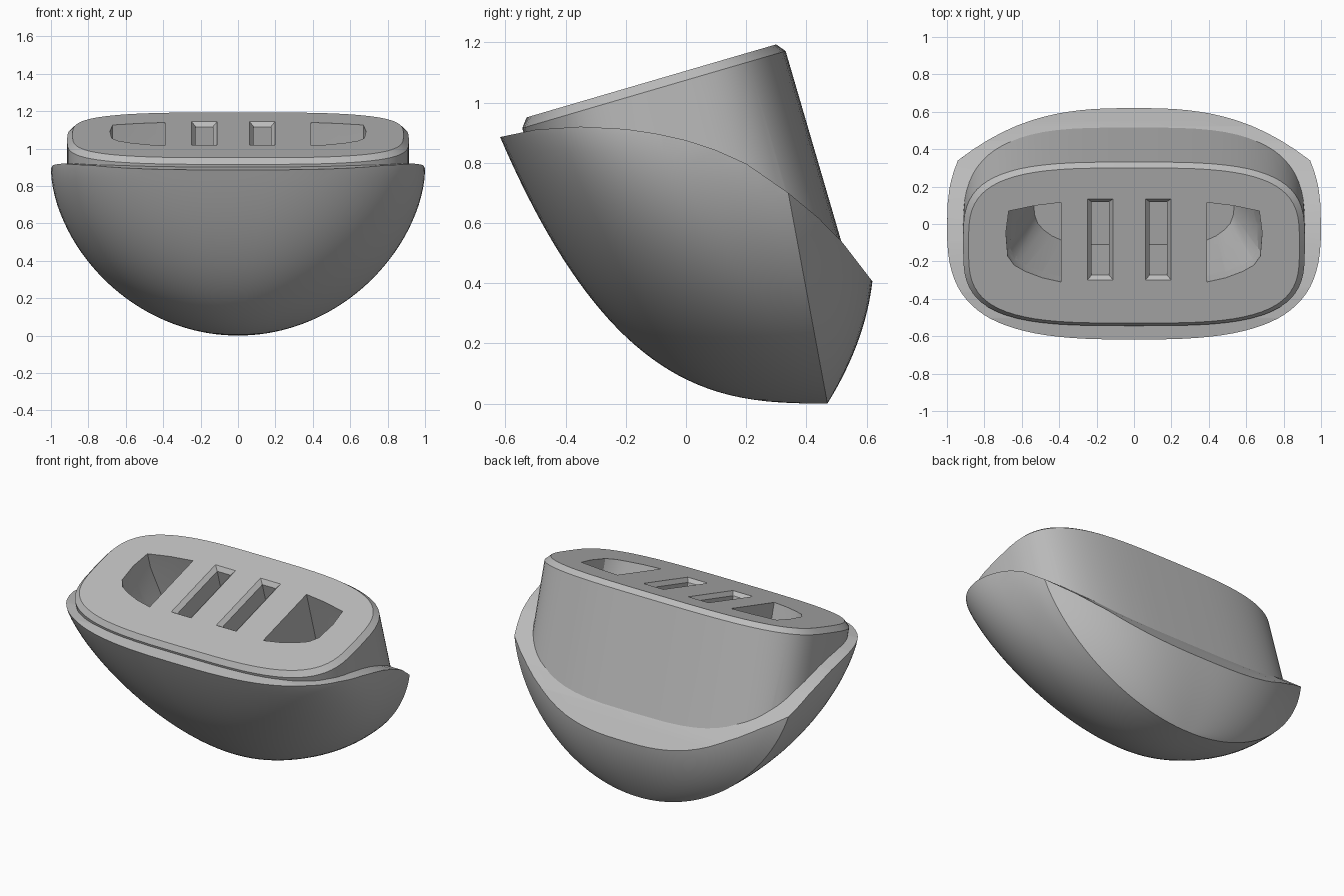
import bpy, bmesh, math
from mathutils import Matrix, Vector

old = bpy.data.objects.get("Cube")
if old:
    bpy.data.objects.remove(old)

grey = bpy.data.materials.new("mid grey")
grey.use_nodes = True
grey.diffuse_color = (0.5, 0.5, 0.5, 1)
grey.node_tree.nodes["Principled BSDF"].inputs["Base Color"].default_value = (0.5, 0.5, 0.5, 1)

# The plug leans forward: its local z is the plug axis, origin at the top centre
TILT = Matrix.Translation((0, -0.115, 1.072)) @ Matrix.Rotation(math.radians(16.3), 4, "X")


def loft(name, rings, matrix=Matrix()):
    """Closed solid through rings of equal point count."""
    bm = bmesh.new()
    loops = [[bm.verts.new(matrix @ Vector(p)) for p in ring] for ring in rings]
    for a, b in zip(loops, loops[1:]):
        for i in range(len(a)):
            j = (i + 1) % len(a)
            bm.faces.new((a[i], a[j], b[j], b[i]))
    bm.faces.new(loops[0])
    bm.faces.new(loops[-1])
    bmesh.ops.recalc_face_normals(bm, faces=bm.faces)
    mesh = bpy.data.meshes.new(name)
    bm.to_mesh(mesh)
    bm.free()
    mesh.materials.append(grey)
    obj = bpy.data.objects.new(name, mesh)
    bpy.context.collection.objects.link(obj)
    return obj


def boolean(obj, cutter, operation="DIFFERENCE"):
    mod = obj.modifiers.new("cut", "BOOLEAN")
    mod.object = cutter
    mod.operation = operation
    mod.solver = "EXACT"
    bpy.context.view_layer.objects.active = obj
    bpy.ops.object.modifier_apply(modifier=mod.name)


def power(value, exponent):
    return math.copysign(abs(value) ** exponent, value)


def superellipse(a, b, n, z, count=72):
    angles = [2 * math.pi * i / count for i in range(count)]
    return [(a * power(math.cos(t), 2 / n), b * power(math.sin(t), 2 / n), z) for t in angles]


# Outer bowl: rounded front and sides, with a creased bulging back
def bowl_section(z, count=28):
    s = max(0.0, 0.88 - z) / 0.88
    half = math.sqrt(1 - s ** 1.72)
    front = 0.47 - 1.135 * z ** 0.35
    middle = max(0.0, 0.47 - 0.522 * z)
    crease = 0.47 - 0.186 * z
    peak = 0.47 + 0.62 * z * (1 - z)
    n, depth = 2 + z, middle - front
    start = -math.asin(min(1, ((crease - middle) / depth) ** (n / 2)))
    points = []
    for i in range(2 * count + 1):
        t = start + (math.pi - 2 * start) * i / (2 * count)
        points.append((half * power(math.cos(t), 2 / n),
                       middle - depth * power(math.sin(t), 2 / n), z))
    edge = points[0][0]
    for i in range(1, count):
        u = -1 + 2 * i / count
        points.append((edge * u, peak - (peak - crease) * abs(u) ** 2.8, z))
    return points


LEVELS = 36
bowl = loft("outer_bowl", [bowl_section((i / LEVELS) ** 2) for i in range(1, LEVELS + 1)])

# Curved rim profile in y, z, swept across the width
RIM = [(-0.8, 0.83), (-0.62, 0.885), (-0.5, 0.91), (-0.35, 0.92), (-0.2, 0.912),
       (-0.1, 0.897), (0, 0.875), (0.1, 0.842), (0.2, 0.797), (0.34, 0.7),
       (0.44, 0.617), (0.52, 0.535), (0.62, 0.405), (0.72, 0.25)]


def above_rim(name, drop):
    profile = [(y, z - drop) for y, z in RIM] + [(0.9, 0.2), (0.9, 1.6), (-0.8, 1.6)]
    obj = loft(name, [[(x, y, z) for y, z in profile] for x in (-1.3, 1.3)])
    obj.hide_render = True
    return obj


rim_cutter = above_rim("rim_cutter", 0)
plug_limit = above_rim("plug_limit", 0.03)
boolean(bowl, rim_cutter)

# Inner plug with a chamfered top edge
plug = loft("inner_plug", [superellipse(0.885, 0.432, 3.4, 0),
                           superellipse(0.914, 0.456, 3.4, -0.03),
                           superellipse(0.914, 0.456, 3.4, -1.0)], TILT)
boolean(plug, plug_limit, "INTERSECT")


# Deep sockets in the plug: two chamfered slots and two tapering D-shaped holes
def slot_ring(x, inset, z):
    w, back, front = 0.069 - inset, 0.26 - inset, -0.193 + inset
    return [(x - w, front, z), (x + w, front, z), (x + w, back, z), (x - w, back, z)]


D_SHAPE = [(0.39, 0.24), (0.53, 0.222), (0.67, 0.192), (0.685, 0.07), (0.675, -0.06),
           (0.64, -0.11), (0.58, -0.145), (0.49, -0.18), (0.39, -0.203)]


def socket_ring(side, taper, z):
    return [(side * (0.39 + (x - 0.39) * taper), y, z) for x, y in D_SHAPE]


cutters = [loft("slot_cutter", [slot_ring(x, -0.01, 0.01), slot_ring(x, 0.023, -0.023),
                                slot_ring(x, 0.023, -0.6)], TILT) for x in (-0.18, 0.13)]
cutters += [loft("socket_cutter", [socket_ring(side, 1, 0.01), socket_ring(side, 1, -0.1),
                                   socket_ring(side, 0.5, -0.8)], TILT) for side in (-1, 1)]
for cutter in cutters:
    cutter.hide_render = True
    boolean(plug, cutter)
    boolean(bowl, cutter)

for helper in cutters + [rim_cutter, plug_limit]:
    bpy.data.objects.remove(helper)

# Smooth shading with sharp creases kept
bpy.ops.object.select_all(action="DESELECT")
for obj in (bowl, plug):
    obj.select_set(True)
bpy.context.view_layer.objects.active = bowl
bpy.ops.object.shade_smooth_by_angle(angle=math.radians(25))
